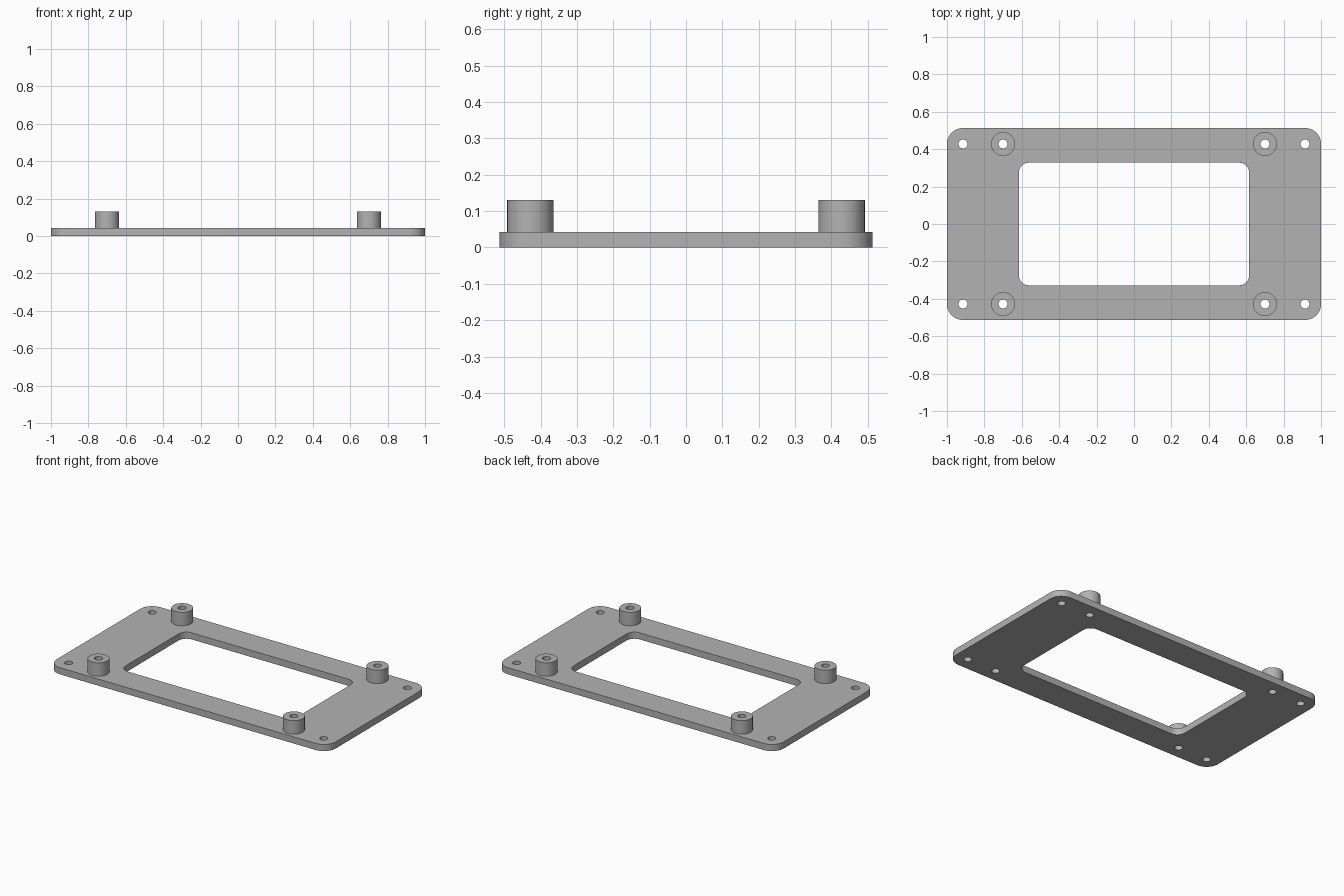
import bpy, bmesh
from math import pi, cos, sin, radians
from mathutils import Vector

cube = bpy.data.objects.get("Cube")
if cube:
    bpy.data.objects.remove(cube, do_unlink=True)

THICK, TOP = 0.043, 0.13
HALF_X, HALF_Y = 1.0, 0.513
HOLE_R, POST_R = 0.024, 0.064
ROW_Y, POST_X, SCREW_X = 0.428, 0.70, 0.914
CORNERS = [(1, 1), (-1, 1), (-1, -1), (1, -1)]

grey = bpy.data.materials.new("grey")
grey.use_nodes = True
colour = (0.45, 0.45, 0.45, 1)
grey.diffuse_color = colour
grey.node_tree.nodes["Principled BSDF"].inputs["Base Color"].default_value = colour


def rounded_rect(hx, hy, r, steps=10):
    """Outline of a rectangle with rounded corners."""
    pts = []
    for q, (sx, sy) in enumerate(CORNERS):
        for i in range(steps + 1):
            a = (q + i / steps) * pi / 2
            pts.append((sx * (hx - r) + r * cos(a), sy * (hy - r) + r * sin(a)))
    return pts


def circle(cx, cy, r, n=40):
    return [(cx + r * cos(2 * pi * i / n), cy + r * sin(2 * pi * i / n)) for i in range(n)]


def slab(name, loops, z0, z1):
    """Solid between z0 and z1: the first loop is the outline, the rest are holes."""
    bm = bmesh.new()
    edges = []
    for loop in loops:
        vs = [bm.verts.new((x, y, z0)) for x, y in loop]
        edges += [bm.edges.new((v, vs[i - 1])) for i, v in enumerate(vs)]
    bmesh.ops.triangle_fill(bm, edges=edges, use_beauty=True, normal=(0, 0, 1))
    out = bmesh.ops.extrude_face_region(bm, geom=bm.faces[:], use_keep_orig=True)
    moved = [g for g in out["geom"] if isinstance(g, bmesh.types.BMVert)]
    bmesh.ops.translate(bm, verts=moved, vec=Vector((0, 0, z1 - z0)))
    bmesh.ops.recalc_face_normals(bm, faces=bm.faces[:])
    mesh = bpy.data.meshes.new(name)
    bm.to_mesh(mesh)
    bm.free()
    mesh.materials.append(grey)
    obj = bpy.data.objects.new(name, mesh)
    bpy.context.collection.objects.link(obj)
    bpy.ops.object.select_all(action="DESELECT")
    obj.select_set(True)
    bpy.context.view_layer.objects.active = obj
    bpy.ops.object.shade_smooth_by_angle(angle=radians(30))
    return obj


# Base plate with central window, screw holes and post holes
holes = [circle(sx * x, sy * ROW_Y, HOLE_R) for sx, sy in CORNERS for x in (POST_X, SCREW_X)]
slab("base_plate",
     [rounded_rect(HALF_X, HALF_Y, 0.085), rounded_rect(0.616, 0.328, 0.055)] + holes,
     0, THICK)

# Hollow mounting posts
for sx, sy in CORNERS:
    name = "post_" + ("back" if sy > 0 else "front") + ("_left" if sx > 0 else "_right")
    cx, cy = sx * POST_X, sy * ROW_Y
    slab(name, [circle(cx, cy, POST_R), circle(cx, cy, HOLE_R)], THICK, TOP)
